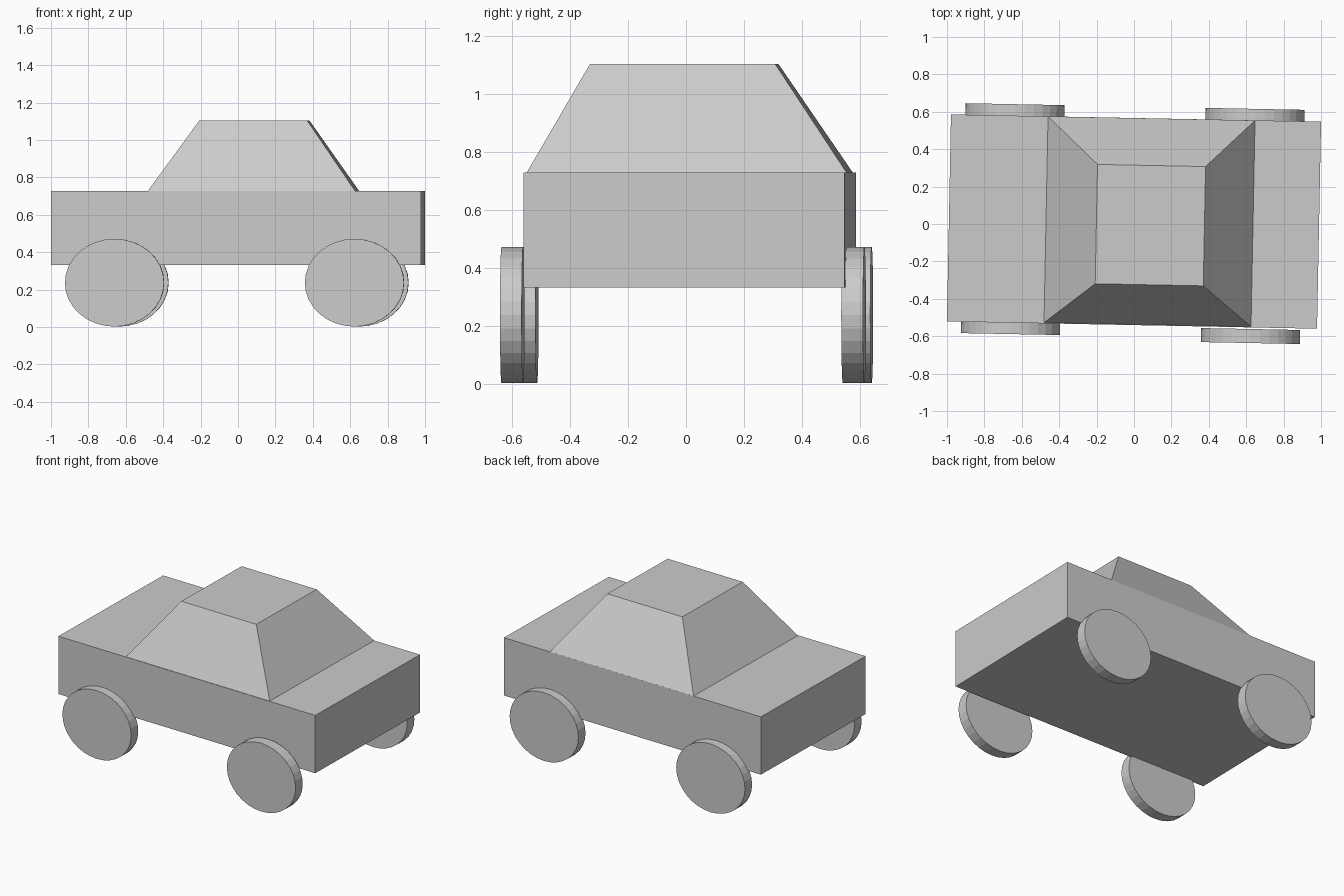
import bpy, bmesh
from mathutils import Matrix

if "Cube" in bpy.data.objects:
    bpy.data.objects.remove(bpy.data.objects["Cube"])

YAW = Matrix.Rotation(-0.0195, 4, 'Z')  # whole car sits slightly turned


def add_object(name, bm, location):
    bmesh.ops.recalc_face_normals(bm, faces=bm.faces)
    mesh = bpy.data.meshes.new(name)
    bm.to_mesh(mesh)
    bm.free()
    obj = bpy.data.objects.new(name, mesh)
    obj.matrix_world = Matrix.Translation(location) @ YAW
    bpy.context.collection.objects.link(obj)
    return obj


def tapered_box(name, location, base, top, height, shift=(0, 0)):
    """Box standing on location, with its own top size and top offset."""
    bm = bmesh.new()
    bmesh.ops.create_cube(bm, size=1)
    for v in bm.verts:
        upper = v.co.z > 0
        size, off = (top, shift) if upper else (base, (0, 0))
        v.co = (v.co.x * size[0] + off[0], v.co.y * size[1] + off[1],
                height if upper else 0)
    return add_object(name, bm, location)


def wheel(name, x, y):
    """Flat disc, slightly wider than tall, axle along y."""
    bm = bmesh.new()
    bmesh.ops.create_cone(bm, cap_ends=True, segments=32, radius1=1, radius2=1,
                          depth=0.075, matrix=Matrix.Rotation(1.5707963, 4, 'X'))
    bmesh.ops.scale(bm, vec=(0.265, 1, 0.2345), verts=bm.verts)
    return add_object(name, bm, (x, y, 0.2365))


# Lower body and cabin
tapered_box("body", (0, 0.013, 0.331), (1.979, 1.107), (1.979, 1.107), 0.397)
tapered_box("cabin", (0.083, 0.013, 0.728), (1.107, 1.103), (0.578, 0.638), 0.375,
            shift=(0.005, -0.019))

# Wheels
for name, x, y in (("front_left_wheel", -0.66, -0.551),
                   ("front_right_wheel", 0.623, -0.599),
                   ("back_left_wheel", -0.636, 0.603),
                   ("back_right_wheel", 0.647, 0.578)):
    wheel(name, x, y)
